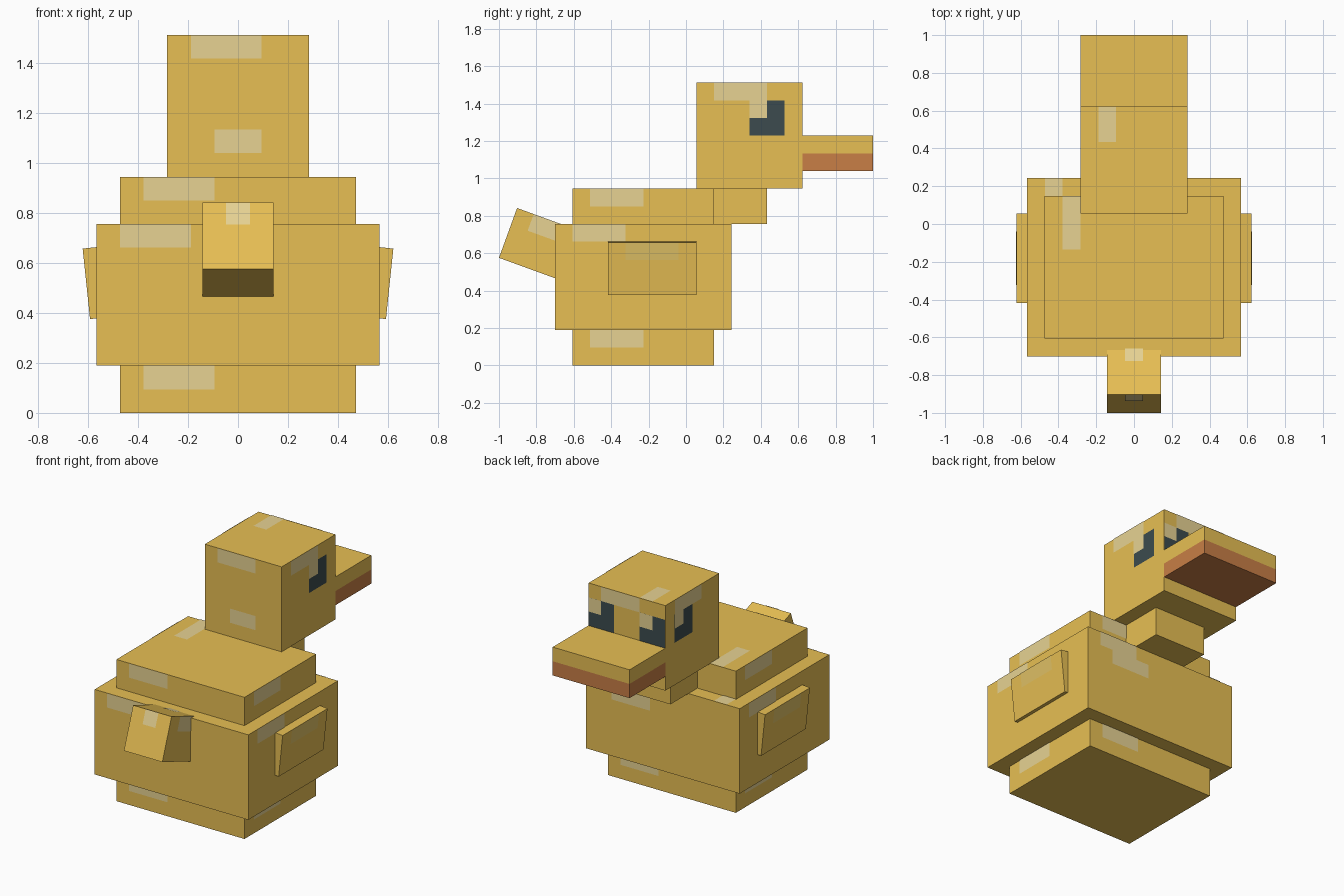
import bpy, bmesh, math
from mathutils import Vector, Matrix

if "Cube" in bpy.data.objects:
    bpy.data.objects.remove(bpy.data.objects["Cube"])

P = 0.0945        # one block unit
Y0 = 0.055        # y of the block grid origin


def material(name, rgb):
    lin = [((c / 255 + 0.055) / 1.055) ** 2.4 for c in rgb]
    m = bpy.data.materials.new(name)
    m.diffuse_color = (*lin, 1)
    m.use_nodes = True
    m.node_tree.nodes["Principled BSDF"].inputs["Base Color"].default_value = m.diffuse_color
    return m


MATS = [material("yellow", (235, 194, 85)),
        material("shine", (236, 215, 150)),
        material("soft_shine", (225, 194, 102)),
        material("eye_dark", (60, 75, 78)),
        material("beak_orange", (200, 126, 70))]
YELLOW, SHINE, SOFT, DARK, ORANGE = range(5)

# right and up directions of each side, seen from outside
X, Y, Z = Vector((1, 0, 0)), Vector((0, 1, 0)), Vector((0, 0, 1))
SIDES = {"front": (X, Z), "right": (Y, Z), "back": (-X, Z), "left": (-Y, Z), "top": (X, Y)}


def block(name, size, centre, patches=(), mat=YELLOW, rot=(0, "X")):
    """Box in block units; patches are (side, left, right, top, bottom, material)."""
    half = Vector(size) * P / 2
    bm = bmesh.new()
    bmesh.ops.create_cube(bm, size=1, matrix=Matrix.Diagonal((*(half * 2), 1)))
    for f in bm.faces:
        f.material_index = mat
    for layer, (side, u0, u1, v0, v1, m) in enumerate(patches):
        r, u = SIDES[side]
        n = r.cross(u)
        dist = lambda d: abs(d.dot(half))
        # dark eyes lie under their glints
        origin = n * (dist(n) + (0.002 if m == DARK else 0.003)) - r * dist(r) + u * dist(u)
        vs = [bm.verts.new(origin + r * a * P - u * b * P)
              for a, b in ((u0, v1), (u1, v1), (u1, v0), (u0, v0))]
        bm.faces.new(vs).material_index = m
    bm.transform(Matrix.Translation(centre) @ Matrix.Rotation(math.radians(rot[0]), 4, rot[1]))
    me = bpy.data.meshes.new(name)
    bm.to_mesh(me)
    bm.free()
    for m in MATS:
        me.materials.append(m)
    ob = bpy.data.objects.new(name, me)
    bpy.context.collection.objects.link(ob)
    return ob


def grid_block(name, w, y, z, patches=(), mat=YELLOW):
    """Centred block of width w spanning the y and z grid ranges."""
    centre = (0, Y0 + sum(y) / 2 * P, sum(z) / 2 * P)
    return block(name, (w, y[1] - y[0], z[1] - z[0]), centre, patches, mat)


# shine marks shared by every big block
AROUND = [(s, 1, 4, 0, 1, SHINE) for s in ("front", "right", "back", "left")]
TOP = [("top", 1, 2, 0, 3, SHINE)]

# body
grid_block("body_base", 10, (-7, 1), (0, 2), AROUND)
grid_block("body", 12, (-8, 2), (2, 8), AROUND + TOP + [("back", 2, 5, 1, 2, SHINE)])
grid_block("body_top", 10, (-7, 1), (8, 10), AROUND + TOP)
grid_block("neck", 4, (1, 4), (8, 10))

# head with eyes on the face and wrapping to both cheeks
eyes = []
for side, u in (("right", 3), ("left", 1), ("back", 0), ("back", 4)):
    eyes += [(side, u, u + 2, 1, 3, DARK), (side, u, u + 1, 1, 2, SHINE)]
grid_block("head", 6, (0, 6), (10, 16),
           AROUND + eyes + [("front", 2, 4, 4, 5, SHINE), ("top", 1, 2, 0, 2, SHINE)])

# beak
grid_block("beak_upper", 6, (6, 10), (12, 13))
grid_block("beak_lower", 6, (6, 10), (11, 12), mat=ORANGE)

# wings, tilted outward at the top
for side, s in (("right", 1), ("left", -1)):
    block(side + "_wing", (1, 5, 3), (s * 0.56, Y0 - 2.5 * P, 0.5215),
          [(side, 1, 4, 0, 1, SOFT)], rot=(6 * s, "Y"))

# raised tail
block("tail", (3, 4, 3), (0, -0.774, 0.6436),
      [("front", 1, 2, 0, 1, SHINE), ("top", 1, 2, 0, 2, SHINE),
       ("right", 1, 3, 0, 1, SHINE), ("left", 1, 3, 0, 1, SHINE)], rot=(-20, "X"))
